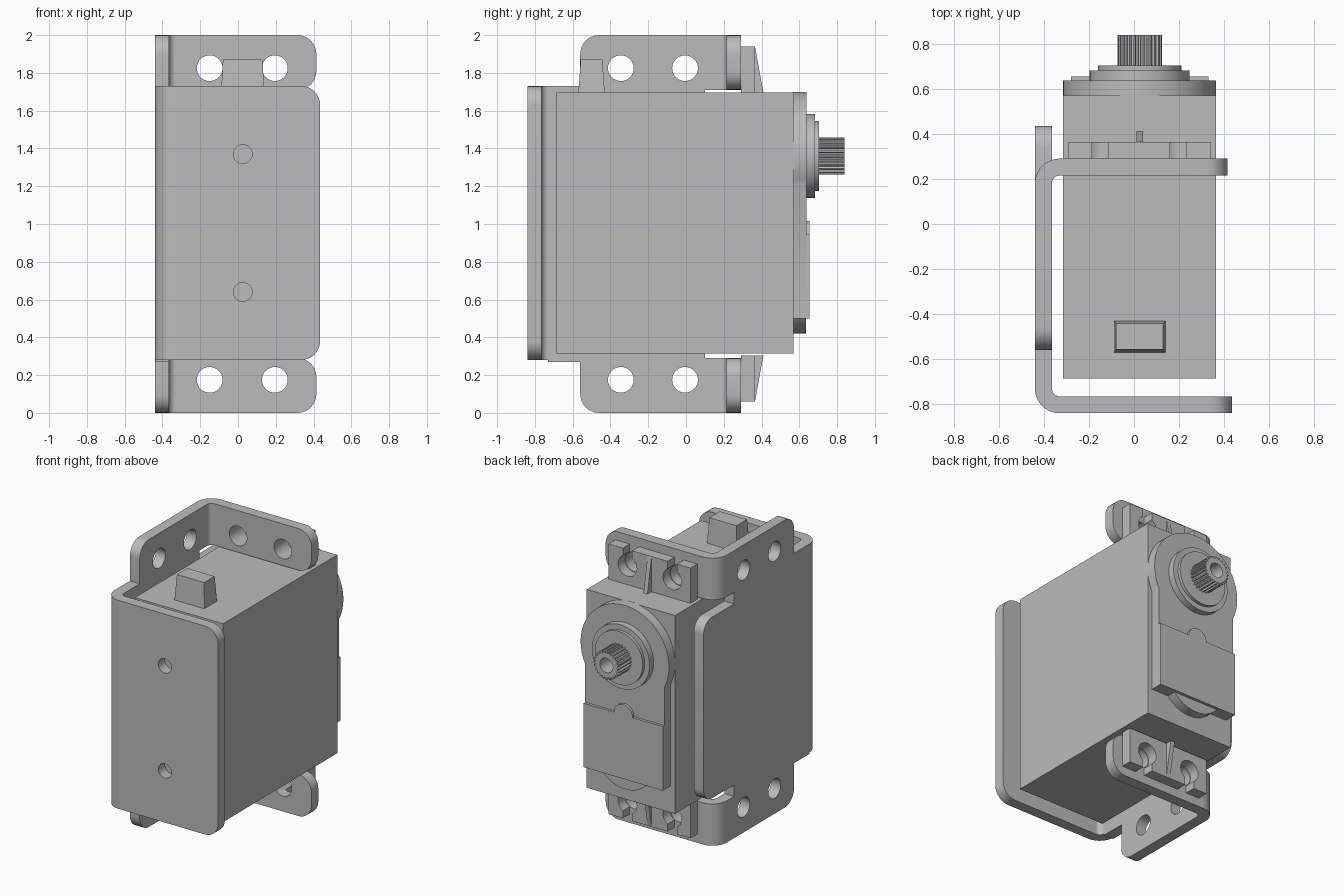
import bpy, bmesh, math
from mathutils import Matrix

if "Cube" in bpy.data.objects:
    bpy.data.objects.remove(bpy.data.objects["Cube"])

grey = bpy.data.materials.new("mid grey")
grey.diffuse_color = (0.5, 0.5, 0.5, 1)
grey.use_nodes = True
grey.node_tree.nodes["Principled BSDF"].inputs["Base Color"].default_value = grey.diffuse_color
CX, SHAFT_Z = 0.025, 1.36          # servo centre line and shaft height
AXES = {'x': ((0, 0, 1), (1, 0, 0), (0, 1, 0)),   # outline is (y, z)
        'y': ((1, 0, 0), (0, 0, 1), (0, 1, 0)),   # outline is (x, z)
        'z': ((1, 0, 0), (0, 1, 0), (0, 0, 1))}   # outline is (x, y)


def arc(cx, cy, r, a0, a1, n=16):
    return [(cx + r * math.cos(math.radians(a0 + (a1 - a0) * i / n)),
             cy + r * math.sin(math.radians(a0 + (a1 - a0) * i / n))) for i in range(n + 1)]


def circle(cx, cy, r, n=40):
    return arc(cx, cy, r, 0, 360, n)[:-1]


def rect(u0, u1, v0, v1):
    return [(u0, v0), (u1, v0), (u1, v1), (u0, v1)]


def slab(name, outlines, axis, a, b):
    """Fill outlines (first outer, others holes) and extrude from a to b."""
    cu = bpy.data.curves.new(name, 'CURVE')
    cu.dimensions, cu.fill_mode, cu.extrude = '2D', 'BOTH', (b - a) / 2
    for pts in outlines:
        s = cu.splines.new('POLY')
        s.points.add(len(pts) - 1)
        s.use_cyclic_u = True
        for p, q in zip(s.points, pts):
            p.co = (q[0], q[1], 0, 1)
    tmp = bpy.data.objects.new(name + "_curve", cu)
    me = bpy.data.meshes.new_from_object(tmp)
    bpy.data.objects.remove(tmp)
    bm = bmesh.new()
    bm.from_mesh(me)
    bmesh.ops.remove_doubles(bm, verts=bm.verts, dist=1e-5)
    bm.transform(Matrix.Translation((0, 0, (a + b) / 2)))
    bm.transform(Matrix(AXES[axis]).to_4x4())
    bmesh.ops.recalc_face_normals(bm, faces=bm.faces)
    bm.to_mesh(me)
    bm.free()
    me.materials.clear()
    me.materials.append(grey)
    ob = bpy.data.objects.new(name, me)
    bpy.context.collection.objects.link(ob)
    return ob


def flip(pts):
    return [(u, 2 - v) for u, v in pts]


# bracket side plate with rounded tabs and relief notches (upper half mirrored down)
half = [(-0.73, 1.73), (-0.56, 1.73)] + arc(-0.46, 1.90, 0.1, 180, 90, 8) + [
    (0.18, 2), (0.18, 1.71), (0.10, 1.71), (0.10, 1.63)] + arc(0.345, 1.54, 0.09, 90, 0, 8)
holes = [circle(y, z, 0.068) for y in (-0.345, -0.005) for z in (0.175, 1.825)]
slab("bracket_side_plate", [half + flip(half)[::-1]] + holes, 'x', -0.44, -0.365)

# bracket front plate and its bend
front = [(-0.33, 0.28)] + arc(0.335, 0.38, 0.1, -90, 0, 8) + arc(0.335, 1.63, 0.1, 0, 90, 8) + [(-0.33, 1.73)]
slab("bracket_front_plate", [front] + [circle(CX, z, 0.05) for z in (0.64, 1.37)], 'y', -0.84, -0.765)
bend = arc(-0.33, -0.73, 0.11, 180, 270, 10) + arc(-0.33, -0.73, 0.035, 270, 180, 10)
slab("bracket_front_bend", [bend], 'z', 0.28, 1.73)

# gearbox mounting ear outline: two holes open to the top edge
ear = [(-0.29, 1.695), (0.34, 1.695), (0.34, 1.94)]
for c in (0.195, -0.15):
    ear += [(c + 0.036, 1.94)] + arc(c, 1.825, 0.072, 60, -240, 30) + [(c - 0.036, 1.94)]
ear += [(-0.29, 1.94)]
flange = [(-0.33, 1.71)] + arc(0.315, 1.81, 0.1, -90, 0, 8) + arc(0.315, 1.90, 0.1, 0, 90, 8) + [(-0.33, 2)]
rib = [(0.36, 1.695), (0.41, 1.695), (0.365, 1.94)]
bend = arc(-0.33, 0.18, 0.11, 180, 90, 10) + arc(-0.33, 0.18, 0.035, 90, 180, 10)

# back flanges, bends, ears and ribs at top and bottom
for side, f, z0, z1 in (("upper", lambda p: p, 1.71, 2), ("lower", flip, 0, 0.29)):
    fh = [f(circle(x, 1.825, 0.068)) for x in (-0.15, 0.195)]
    slab(side + "_flange", [f(flange)] + fh, 'y', 0.215, 0.29)
    slab(side + "_flange_bend", [bend], 'z', z0, z1)
    slab(side + "_ear", [f(ear)], 'y', 0.29, 0.365)
    slab(side + "_ear_rib", [f(rib)], 'x', CX - 0.015, CX + 0.015)

# servo body
slab("servo_body", [rect(-0.315, 0.365, 0.315, 1.695)], 'y', -0.685, 0.57)

# tapered cable exit on top
plug = slab("cable_exit", [rect(-0.09, 0.14, -0.57, -0.43)], 'z', 1.69, 1.87)
for v in plug.data.vertices:
    if v.co.z > 1.8:
        v.co.x = CX + (v.co.x - CX) * 0.91
        v.co.y = -0.5 + (v.co.y + 0.5) * 0.82

# gear cover: round top, straight sides, arc at the bottom
slab("gear_cover", [arc(CX, SHAFT_Z, 0.34, -26.2, 206.2, 48) + [(-0.28, 0.5), (0.33, 0.5)]], 'y', 0.565, 0.637)
slab("gear_cover_lower_arc", [arc(CX, 0.65, 0.23, 220, 320, 20)], 'y', 0.565, 0.635)
slab("cover_plate", [[(-0.28, 0.5), (0.33, 0.5), (0.33, 0.945)] + arc(CX, 0.945, 0.072, 0, 180, 16)
                     + [(-0.28, 0.945)]], 'y', 0.637, 0.655)

# shaft collars and splined output shaft
slab("shaft_collar", [circle(CX, SHAFT_Z, 0.222, 56)], 'y', 0.63, 0.682)
slab("shaft_inner_collar", [circle(CX, SHAFT_Z, 0.185, 56)], 'y', 0.68, 0.703)
teeth = []
for i in range(24):
    for da, r in ((-4.5, 0.086), (-2.5, 0.099), (2.5, 0.099), (4.5, 0.086)):
        t = math.radians(i * 15 + da)
        teeth.append((CX + r * math.cos(t), SHAFT_Z + r * math.sin(t)))
slab("splined_shaft", [teeth, circle(CX, SHAFT_Z, 0.05, 32)], 'y', 0.70, 0.84)

# smooth curved walls, keep edges sharp
for ob in bpy.context.collection.objects:
    ob.select_set(True)
    bpy.context.view_layer.objects.active = ob
bpy.ops.object.shade_smooth_by_angle(angle=math.radians(25))
